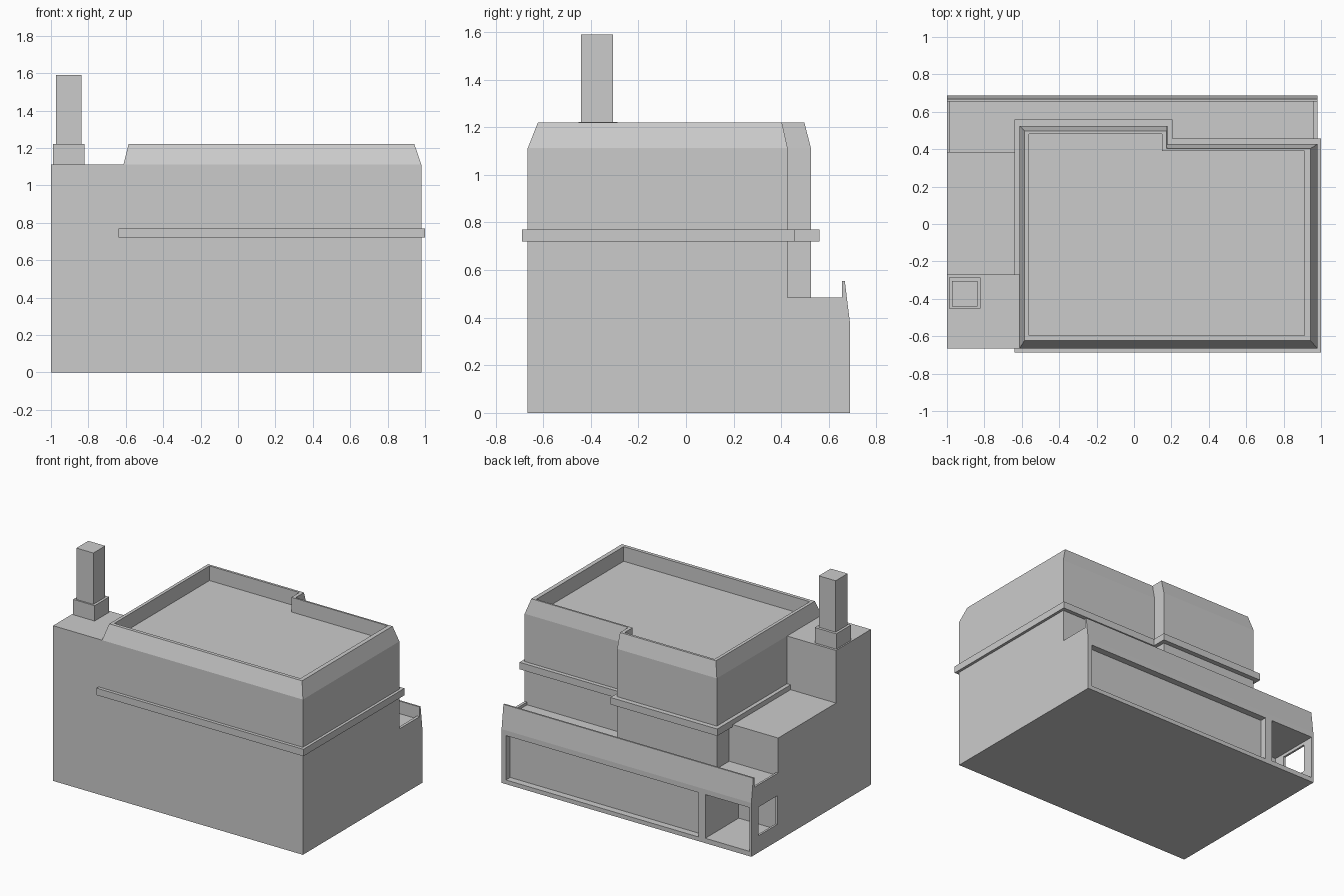
import bpy, bmesh

if "Cube" in bpy.data.objects:
    bpy.data.objects.remove(bpy.data.objects["Cube"])


def add_mesh(name, bm):
    bmesh.ops.recalc_face_normals(bm, faces=bm.faces)
    me = bpy.data.meshes.new(name)
    bm.to_mesh(me)
    bm.free()
    ob = bpy.data.objects.new(name, me)
    bpy.context.collection.objects.link(ob)
    return ob


def loft(name, rings):
    """Closed solid through a list of matching point rings."""
    bm = bmesh.new()
    loops = [[bm.verts.new(p) for p in ring] for ring in rings]
    n = len(loops[0])
    for a, b in zip(loops, loops[1:]):
        for i in range(n):
            j = (i + 1) % n
            bm.faces.new((a[i], a[j], b[j], b[i]))
    bm.faces.new(loops[0][::-1])
    bm.faces.new(loops[-1])
    return add_mesh(name, bm)


def box(name, x0, x1, y0, y1, z0, z1):
    pts = [(x0, y0), (x1, y0), (x1, y1), (x0, y1)]
    return loft(name, [[(x, y, z) for x, y in pts] for z in (z0, z1)])


def plan(x0, x1, y0, y_right, y_left, notch, z):
    """Stepped footprint: the left half reaches further back than the right."""
    return [(x0, y0, z), (x1, y0, z), (x1, y_right, z),
            (notch, y_right, z), (notch, y_left, z), (x0, y_left, z)]


def cut(ob, *dims):
    cutter = box("cutter", *dims)
    cutter.hide_render = True
    mod = ob.modifiers.new("cut", 'BOOLEAN')
    mod.operation = 'DIFFERENCE'
    mod.solver = 'EXACT'
    mod.object = cutter
    bpy.context.view_layer.objects.active = ob
    bpy.ops.object.modifier_apply(modifier=mod.name)
    bpy.data.objects.remove(cutter, do_unlink=True)


# Ground storey with sloped rear parapet
profile = [(-.665, 0), (.688, 0), (.688, .385), (.667, .555),
           (.655, .555), (.655, .485), (-.665, .485)]
ground = loft("ground_storey", [[(x, y, z) for y, z in profile] for x in (-1, .98)])
cut(ground, -.58, .945, .64, .9, .03, .348)        # long rear shopfront recess
cut(ground, -.985, -.635, .31, .9, .035, .348)     # open corner porch
cut(ground, -1.1, -.9, .395, .61, .12, .325)       # porch side window
cut(ground, -.985, .96, .3, .655, .465, .6)        # sunken rear terrace

# Upper storeys: walls, chamfered eaves, parapet rim and sunken roof
wall = (-.612, .98, -.665, .427, .525, .178)
eave = (-.585, .943, -.622, .403, .497, .175)
inner = (-.562, .912, -.597, .39, .48, .15)
loft("upper_storeys", [plan(*wall, .46), plan(*wall, 1.112), plan(*eave, 1.22),
                       plan(*inner, 1.22), plan(*inner, 1.115)])

# Belt course around the upper storeys
belt = (-.64, 1.0, -.688, .456, .56, .207)
loft("belt_course", [plan(*belt, .72), plan(*belt, .77)])

# Left wing: tall front block and lower middle step
box("left_tall_wing", -1, -.6, -.665, -.27, .48, 1.112)
box("left_low_wing", -1, -.6, -.27, .385, .44, .735)

# Chimney
box("chimney_base", -.99, -.82, -.452, -.287, 1.1, 1.222)
box("chimney_stack", -.972, -.838, -.441, -.306, 1.22, 1.59)
